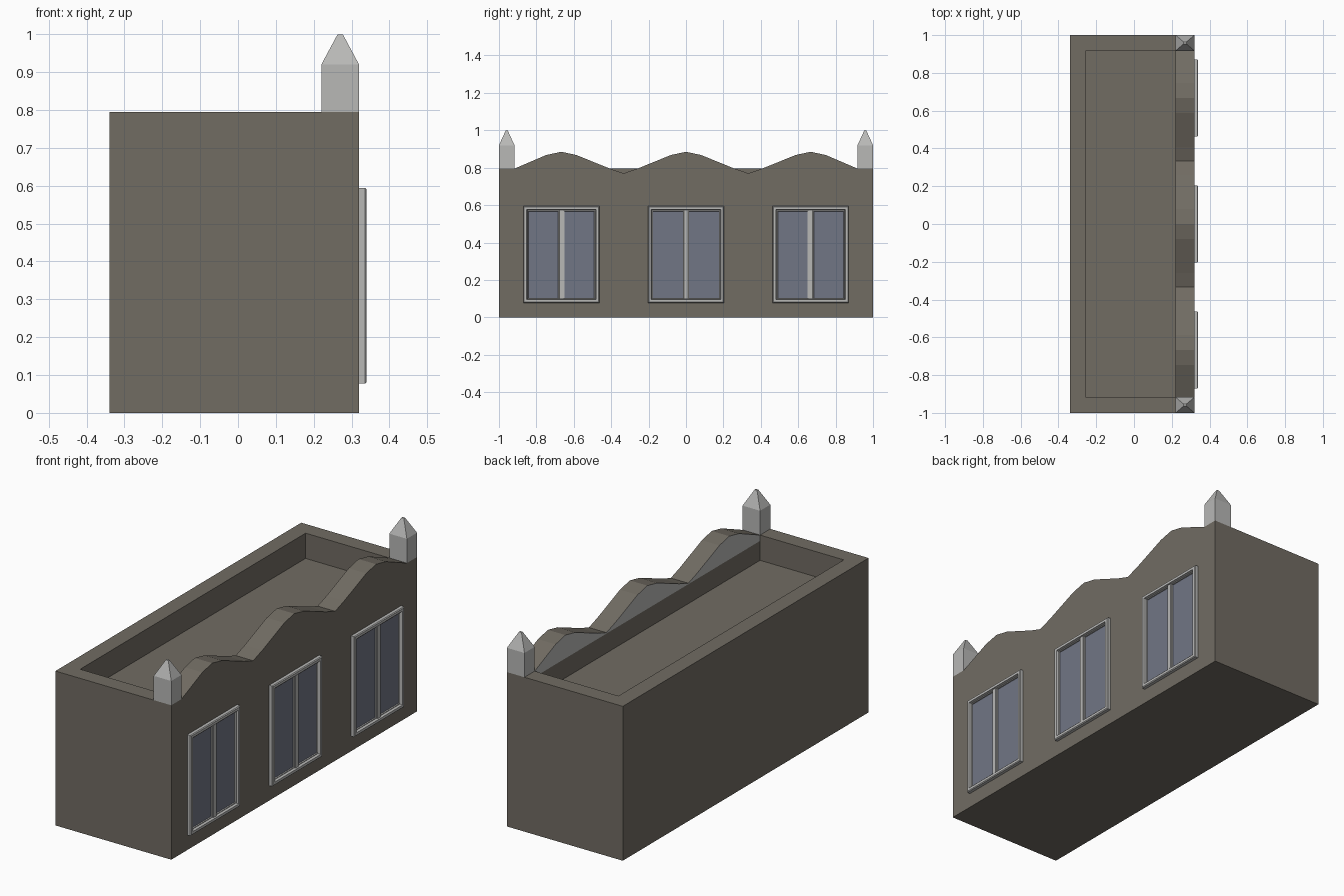
import bpy, bmesh

if "Cube" in bpy.data.objects:
    bpy.data.objects.remove(bpy.data.objects["Cube"])

def material(name, rgb):
    m = bpy.data.materials.new(name)
    m.diffuse_color = (*rgb, 1)
    m.use_nodes = True
    m.node_tree.nodes["Principled BSDF"].inputs["Base Color"].default_value = m.diffuse_color
    return m

STONE = material("taupe stone", (0.165, 0.149, 0.124))
GREY = material("light grey trim", (0.48, 0.48, 0.47))
GLASS = material("blue grey glass", (0.165, 0.18, 0.235))

def finish(bm, name, *mats):
    bmesh.ops.recalc_face_normals(bm, faces=bm.faces)
    me = bpy.data.meshes.new(name)
    bm.to_mesh(me)
    bm.free()
    ob = bpy.data.objects.new(name, me)
    for m in mats:
        me.materials.append(m)
    bpy.context.collection.objects.link(ob)
    return ob

def box(name, lo, hi, mat):
    bm = bmesh.new()
    bmesh.ops.create_cube(bm, size=1)
    for v in bm.verts:
        v.co = [(a + b) / 2 + c * (b - a) for a, b, c in zip(lo, hi, v.co)]
    return finish(bm, name, mat)

def loft(loops, caps=True, closed=False):
    """Join equal-length point loops with quads."""
    bm = bmesh.new()
    rows = [[bm.verts.new(p) for p in loop] for loop in loops]
    n = len(rows[0])
    for a, b in zip(rows, rows[1:] + (rows[:1] if closed else [])):
        for i in range(n):
            bm.faces.new((a[i], a[(i + 1) % n], b[(i + 1) % n], b[i]))
    if caps:
        bm.faces.new(rows[0][::-1])
        bm.faces.new(rows[-1])
    return bm

def ring(name, y0, y1, z0, z1, w, x0, x1, bevel):
    """Picture frame in the YZ plane with bevelled front edges."""
    def loop(x, i):
        return [(x, y0 + i, z0 + i), (x, y1 - i, z0 + i), (x, y1 - i, z1 - i), (x, y0 + i, z1 - i)]
    loops = [loop(x0, 0), loop(x1 - bevel, 0), loop(x1, bevel), loop(x1, w - bevel), loop(x0, w)]
    return finish(loft(loops, caps=False, closed=True), name, GREY)

XB, XF, XI = -0.34, 0.32, 0.22      # back, facade, facade inner side
ROOF, TOP, T = 0.665, 0.795, 0.083  # roof level, parapet top, parapet thickness

# Main block with flat roof
box("main_block", (XB, -1, 0), (XF, 1, ROOF), STONE)

# U-shaped parapet around back and ends
plan = [(XI, -1), (XB, -1), (XB, 1), (XI, 1), (XI, 1 - T), (XB + T, 1 - T), (XB + T, T - 1), (XI, T - 1)]
finish(loft([[(x, y, z) for x, y in plan] for z in (ROOF, TOP)]), "roof_parapet", STONE)

# Wavy facade wall: three humps
hump = [(-0.26, 0.795), (-0.08, 0.868), (0, 0.885), (0.08, 0.868), (0.26, 0.795), (1 / 3, 0.77)]
wave = [(c + y, z) for c in (-2 / 3, 0, 2 / 3) for y, z in hump][:-1]
wave[0], wave[-1] = (T - 1, TOP), (1 - T, TOP)
prof = [(-1, ROOF), (-1, TOP)] + wave + [(1, TOP), (1, ROOF)]
bm = loft([[(x, y, z) for y, z in prof] for x in (XI, XF)])
bmesh.ops.bisect_plane(bm, geom=bm.verts[:] + bm.edges[:] + bm.faces[:],
                       plane_co=(0, 0, 0.765), plane_no=(0, 0, 1))
bmesh.ops.recalc_face_normals(bm, faces=bm.faces)
for g in bm.faces:   # grey rear of the humps
    if g.normal.x < -0.9 and g.calc_center_median().z > 0.765:
        g.material_index = 1
finish(bm, "wavy_facade_wall", STONE, GREY)

# Pointed corner posts
for name, s in (("left_post", -1), ("right_post", 1)):
    yc, xc = s * (1 - T / 2), (XI + XF) / 2
    rows = [[(xc + a * hx, yc + b * hy, z) for a, b in ((-1, -1), (1, -1), (1, 1), (-1, 1))]
            for z, hx, hy in ((TOP, 0.05, T / 2), (0.92, 0.05, T / 2), (1.0, 0.007, 0.005))]
    finish(loft(rows), name, GREY)

# Three double windows
for n, c in enumerate((-2 / 3, 0, 2 / 3), 1):
    ring(f"window_frame_{n}", c - 0.203, c + 0.203, 0.077, 0.594, 0.021, XF, 0.34, 0.004)
    box(f"mullion_{n}", (XF, c - 0.011, 0.098), (0.336, c + 0.011, 0.573), GREY)
    for side, s in (("left", -1), ("right", 1)):
        a, b = sorted((c + s * 0.011, c + s * 0.182))
        ring(f"{side}_sash_{n}", a, b, 0.098, 0.573, 0.007, XF, 0.331, 0.002)
        box(f"{side}_glass_{n}", (XF, a, 0.098), (0.325, b, 0.573), GLASS)
